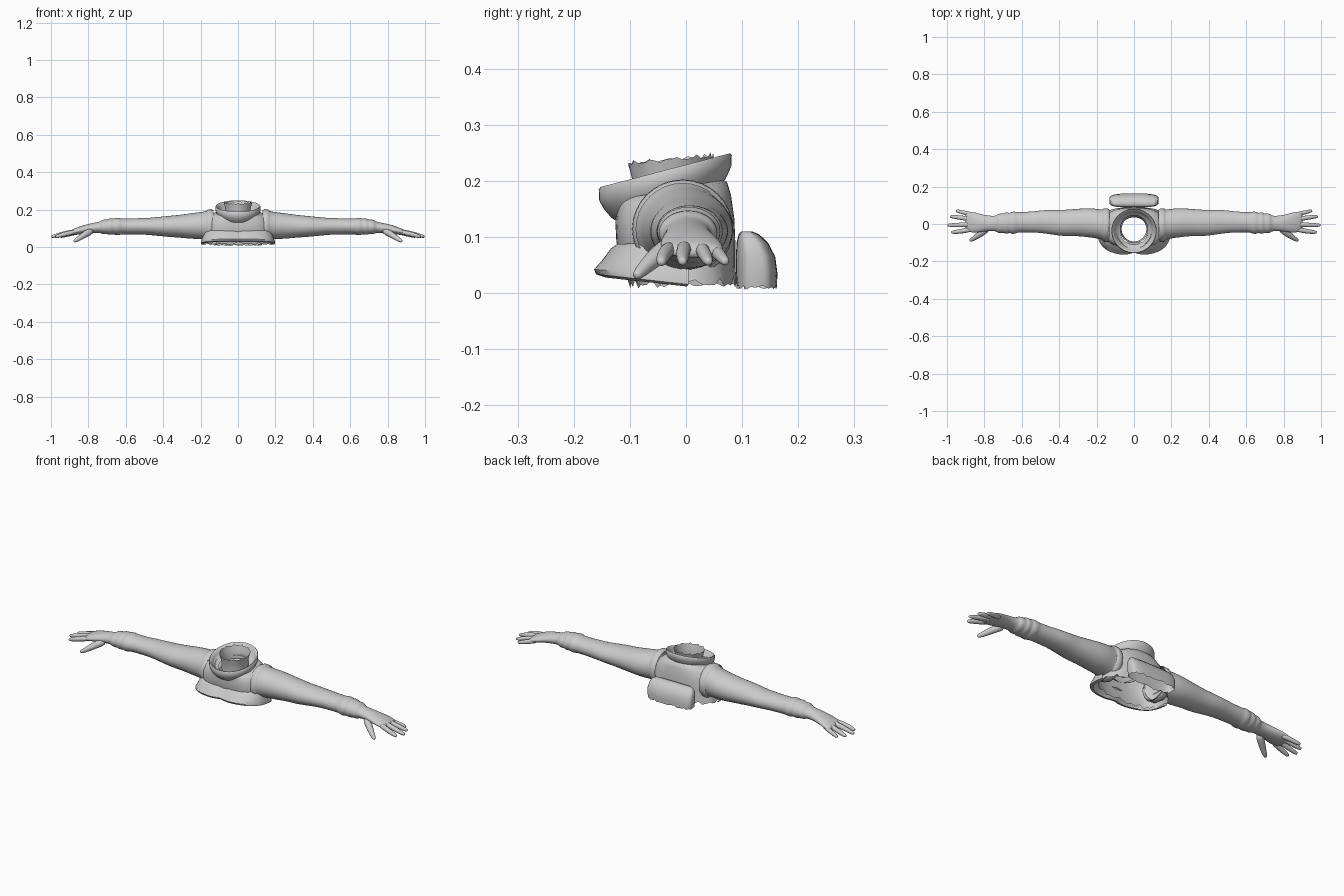
import bpy, bmesh, math
from mathutils import Vector

grey = bpy.data.materials.new("plain grey")
grey.diffuse_color = (0.6, 0.6, 0.6, 1)


def finish(name, bm, angle=50, subdivide=0):
    bmesh.ops.recalc_face_normals(bm, faces=bm.faces)
    mesh = bpy.data.meshes.new(name)
    bm.to_mesh(mesh)
    bm.free()
    mesh.materials.append(grey)
    ob = bpy.data.objects.new(name, mesh)
    bpy.context.collection.objects.link(ob)
    bpy.ops.object.select_all(action='DESELECT')
    ob.select_set(True)
    bpy.context.view_layer.objects.active = ob
    if subdivide:
        ob.modifiers.new("round", 'SUBSURF').levels = subdivide
        bpy.ops.object.modifier_apply(modifier="round")
    bpy.ops.object.shade_smooth_by_angle(angle=math.radians(angle))
    return ob


def loft(name, rings, closed=True, caps=(False, False), angle=50, subdivide=0):
    bm = bmesh.new()
    rows = [[bm.verts.new(p) for p in ring] for ring in rings]
    n = len(rows[0])
    for a, b in zip(rows, rows[1:]):
        for i in range(n if closed else n - 1):
            j = (i + 1) % n
            bm.faces.new((a[i], a[j], b[j], b[i]))
    for want, row in zip(caps, (rows[0], rows[-1])):
        if want:
            bm.faces.new(row)
    return finish(name, bm, angle, subdivide)


def power(v, e):
    return math.copysign(abs(v) ** e, v)


def flat_ring(cy, z, rx, ry, tilt=0, e=1.0, n=48, start=0, sweep=360, tear=0):
    """Horizontal rounded ring; tilt raises it towards the back, tear makes it ragged."""
    pts = []
    full = sweep == 360
    for i in range(n):
        a = math.radians(start + sweep * i / (n if full else n - 1))
        x, y = rx * power(math.cos(a), e), ry * power(math.sin(a), e)
        rag = tear * (0.5 + 0.5 * math.sin(i * 2.3) * math.cos(i * 0.7))
        pts.append((x, cy + y, z + tilt * y + rag))
    return pts


def tube(name, points, radii, flat=1.0, n=10):
    """Tapered tube with a rounded tip, used for digits."""
    pts = [Vector(p) for p in points]
    d = (pts[-1] - pts[-2]).normalized()
    pts += [pts[-1] + d * radii[-1] * 0.6]
    radii = list(radii) + [radii[-1] * 0.55]
    rings = []
    for i, (p, r) in enumerate(zip(pts, radii)):
        t = (pts[min(i + 1, len(pts) - 1)] - pts[max(i - 1, 0)]).normalized()
        side = t.cross(Vector((0, 0, 1))).normalized()
        up = side.cross(t)
        rings.append([p + side * r * math.cos(k * math.tau / n)
                      + up * r * flat * math.sin(k * math.tau / n) for k in range(n)])
    return loft(name, rings, caps=(True, True), subdivide=1)


# Torso shell, open at the neck and the ragged waist
torso = [(-.005, .006, .185, .095, 0, .75, .022), (-.012, .05, .18, .1, 0, .75, 0),
         (-.018, .09, .17, .106, 0, .75, 0), (-.02, .13, .168, .106, .03, .75, 0),
         (-.022, .165, .15, .102, .1, .8, 0), (-.027, .182, .125, .1, .16, .9, 0),
         (-.033, .185, .095, .092, .22, 1, 0)]
loft("torso", [flat_ring(cy, z, rx, ry, t, e, tear=tr) for cy, z, rx, ry, t, e, tr in torso])

# Flared chest plate wrapping the front, with a shallow notch in the middle
chest = [(-.02, .092, .168, .106, .05), (-.02, .085, .178, .116, .05),
         (-.02, .06, .187, .132, .02), (-.02, .032, .197, .146, -.07),
         (-.02, .018, .198, .142, -.11), (-.02, .014, .185, .125, -.11)]
rings = []
for cy, z, rx, ry, t in chest:
    ring = flat_ring(cy, z, rx, ry, t, .72, n=41, start=175, sweep=190)
    rings.append([(x, y + (.012 * math.exp(-(x / .03) ** 2) if y < -.08 else 0), zz)
                  for x, y, zz in ring])
loft("chest_plate", rings, closed=False)

# Tilted bowl collar: outer wall, rim, and inner lining
collar = [(.078, -.075), (.098, -.058), (.112, -.038), (.12, -.022), (.121, -.002),
          (.118, .002), (.112, 0), (.104, -.014), (.094, -.034), (.074, -.04)]
loft("collar", [flat_ring(-.037, .217 + h, r, r * .98, .26) for r, h in collar], angle=60)

# Open neck tube with a slightly ragged top
neck = [(.066, .165, .2, 0), (.066, .195, .17, 0), (.07, .215, .12, 0), (.076, .232, .09, .012)]
loft("neck", [flat_ring(-.027, z, r, r, t, tear=tr) for r, z, t, tr in neck])

# Back pack, hollow underneath
pack = [(.126, .004, .128, .036, .012), (.126, .035, .132, .037, 0), (.124, .065, .132, .035, 0),
        (.118, .09, .128, .028, 0), (.112, .105, .118, .018, 0), (.108, .11, .105, .009, 0)]
loft("back_pack", [flat_ring(cy, z, rx, ry, 0, .55, tear=tr) for cy, z, rx, ry, tr in pack],
     caps=(False, True))

# Sleeve and palm sections: x, centre y, centre z, half depth, half height
arm = [(.13, -.008, .115, .086, .084), (.165, -.005, .116, .084, .08), (.172, -.003, .116, .08, .075),
       (.21, .004, .114, .08, .072), (.26, .008, .112, .077, .068), (.32, .008, .111, .072, .06),
       (.36, .006, .11, .071, .058), (.40, .006, .11, .069, .053), (.44, .01, .11, .066, .05),
       (.48, .012, .11, .063, .045), (.52, .012, .111, .058, .045), (.56, .01, .11, .056, .042),
       (.60, .01, .11, .054, .043), (.625, .008, .11, .055, .042), (.635, .007, .11, .06, .047),
       (.655, .006, .11, .06, .047), (.664, .006, .11, .053, .041), (.675, .005, .11, .057, .045),
       (.69, .005, .109, .057, .044), (.698, .004, .108, .051, .039), (.71, .004, .108, .053, .04),
       (.728, .003, .107, .052, .038), (.734, .003, .106, .042, .031), (.76, .003, .103, .04, .028),
       (.80, .004, .098, .044, .026), (.835, .006, .091, .052, .023), (.865, .01, .084, .056, .019),
       (.89, .012, .077, .054, .015), (.902, .012, .073, .047, .009)]
# Digits: path and radii
digits = {
    "index_finger": ([(.86, -.026, .083), (.91, -.037, .073), (.95, -.042, .062), (.972, -.044, .055)],
                     (.014, .0135, .012, .009)),
    "middle_finger": ([(.86, -.002, .085), (.92, -.005, .074), (.96, -.006, .064), (.993, -.006, .056)],
                      (.0145, .0135, .012, .009)),
    "ring_finger": ([(.86, .025, .083), (.915, .032, .072), (.95, .037, .062), (.978, .04, .056)],
                    (.014, .013, .0115, .009)),
    "little_finger": ([(.855, .047, .08), (.895, .058, .07), (.925, .065, .062), (.948, .07, .056)],
                      (.0135, .012, .011, .0085)),
    "thumb": ([(.775, -.018, .09), (.815, -.048, .07), (.848, -.072, .047), (.873, -.087, .032)],
              (.02, .019, .0145, .01)),
}
for s, label in ((1, "left"), (-1, "right")):
    rings = [[(s * x, cy + ry * math.cos(k * math.tau / 24), cz + rz * math.sin(k * math.tau / 24))
              for k in range(24)] for x, cy, cz, ry, rz in arm]
    loft(label + "_arm", rings, caps=(False, True), subdivide=1)
    for name, (path, radii) in digits.items():
        tube(label + "_" + name, [(s * x, y, z) for x, y, z in path], radii)
    # Shoulder strap seam over the sleeve top
    band = [[(s * x, -.006 + r * math.cos(k * math.tau / 32), .114 + r * .98 * math.sin(k * math.tau / 32))
             for k in range(32)] for x, r in ((.135, .086), (.142, .09), (.16, .089), (.168, .083))]
    loft(label + "_shoulder_band", band)
